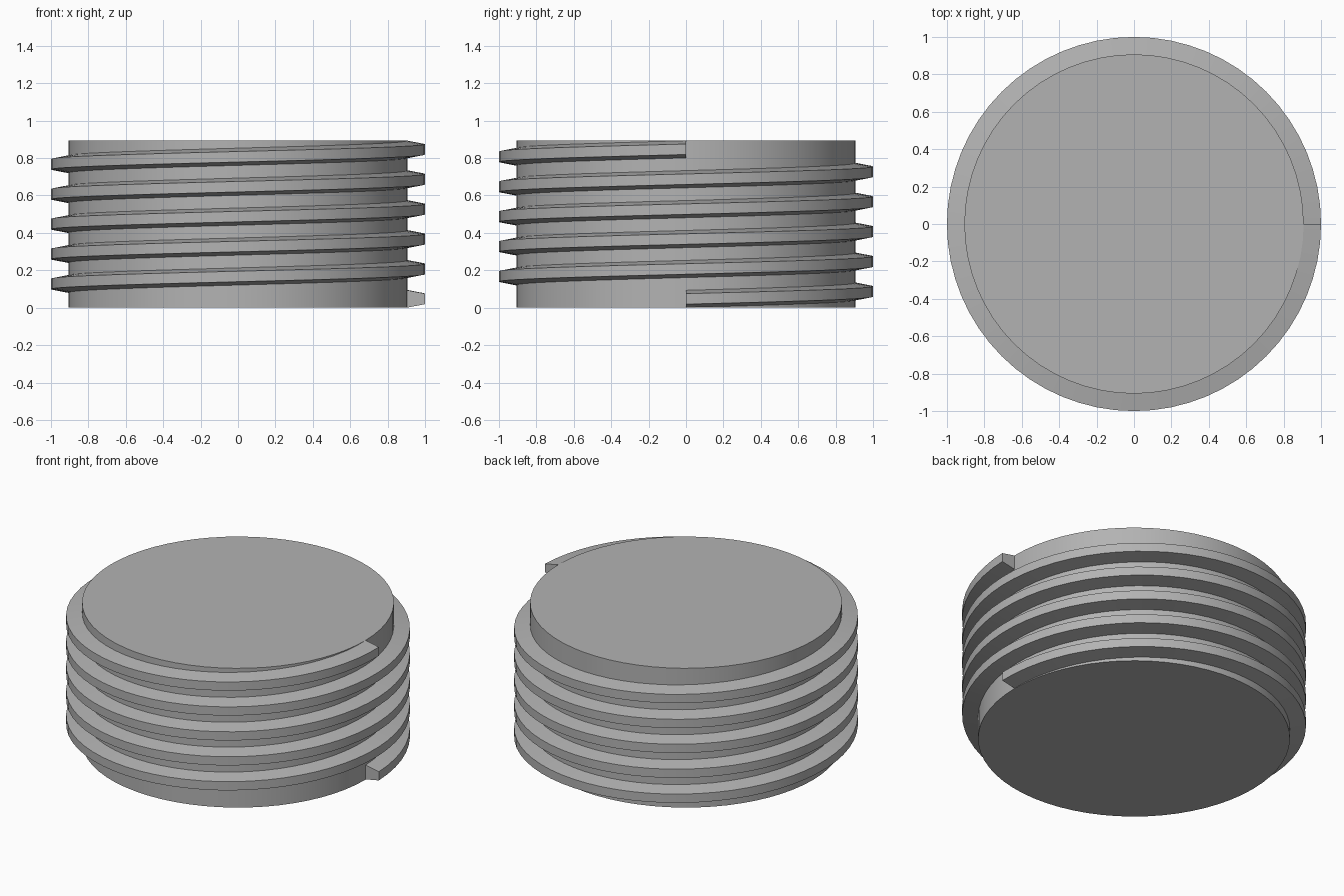
import bpy
import bmesh
import math

cube = bpy.data.objects.get("Cube")
if cube:
    bpy.data.objects.remove(cube, do_unlink=True)

SEGMENTS = 64
TURNS = 5
PITCH = 0.16
ROOT_RADIUS = 0.907
ROOT_WIDTH = 0.094
HEIGHT = TURNS * PITCH + ROOT_WIDTH

grey = bpy.data.materials.new("plain grey")
grey.use_nodes = True
colour = (0.45, 0.45, 0.45, 1)
grey.diffuse_color = colour
grey.node_tree.nodes["Principled BSDF"].inputs["Base Color"].default_value = colour


def finish(obj):
    obj.data.materials.append(grey)
    bpy.ops.object.select_all(action="DESELECT")
    obj.select_set(True)
    bpy.context.view_layer.objects.active = obj
    bpy.ops.object.shade_smooth_by_angle(angle=math.radians(10))


# Solid plug body, with a vertex at angle zero to line up with the thread
bpy.ops.mesh.primitive_cylinder_add(
    vertices=SEGMENTS, radius=ROOT_RADIUS, depth=HEIGHT, location=(0, 0, HEIGHT / 2))
body = bpy.context.object
body.name = "plug_body"
finish(body)

# Helical thread: a trapezoid section (radius, height) swept upwards
section = [(ROOT_RADIUS - 0.005, 0), (1, 0.019),
           (1, ROOT_WIDTH - 0.019), (ROOT_RADIUS - 0.005, ROOT_WIDTH)]
bm = bmesh.new()
rings = []
for i in range(TURNS * SEGMENTS + 1):
    turn = i / SEGMENTS
    angle = turn * math.tau
    rings.append([bm.verts.new((r * math.cos(angle), r * math.sin(angle), z + turn * PITCH))
                  for r, z in section])
for a, b in zip(rings, rings[1:]):
    for k in range(4):
        n = (k + 1) % 4
        bm.faces.new((a[k], a[n], b[n], b[k]))

# Flat ends of the thread
bm.faces.new(rings[0])
bm.faces.new(rings[-1])
bmesh.ops.recalc_face_normals(bm, faces=bm.faces)
mesh = bpy.data.meshes.new("screw_thread")
bm.to_mesh(mesh)
bm.free()
thread = bpy.data.objects.new("screw_thread", mesh)
bpy.context.collection.objects.link(thread)
finish(thread)
